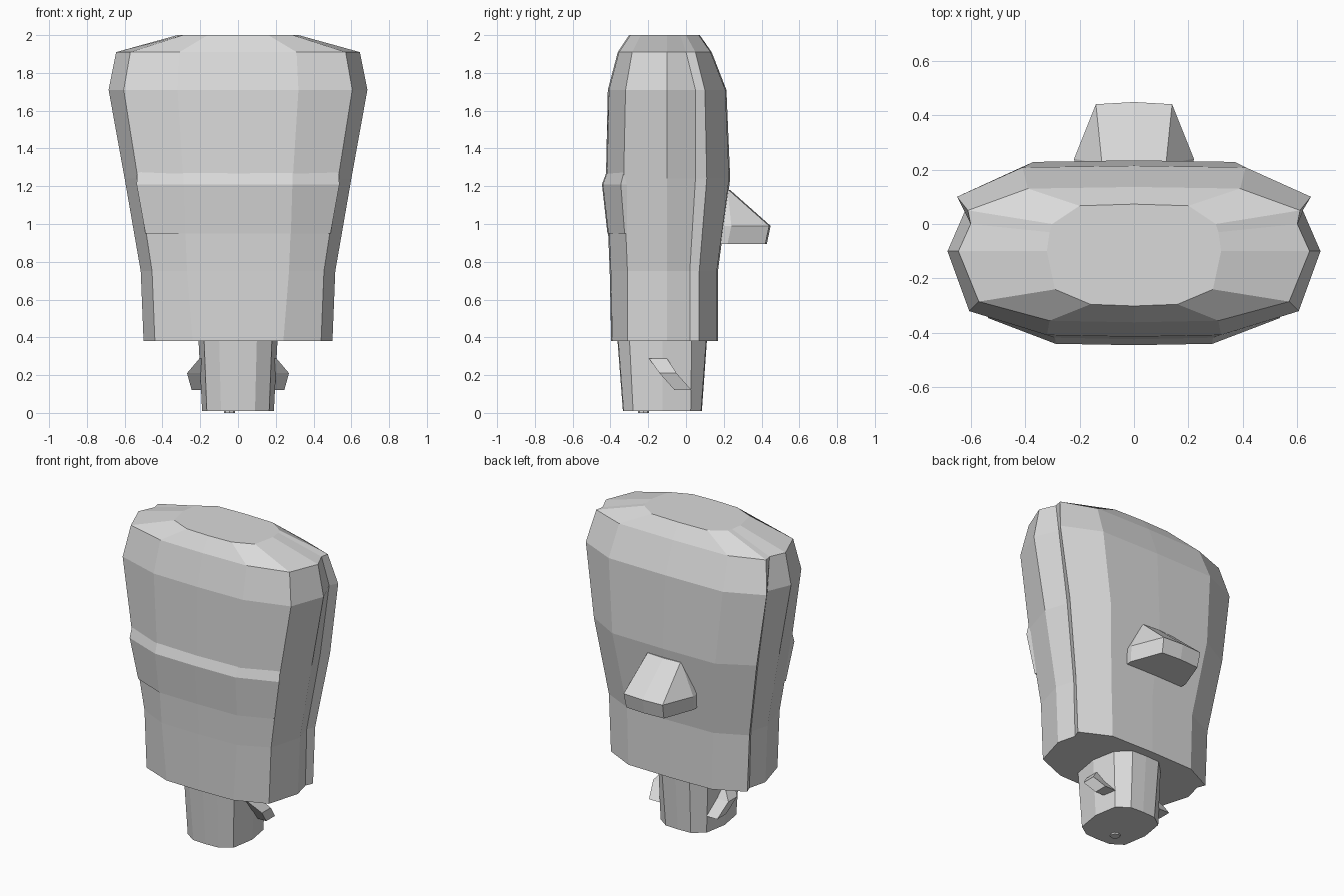
import bpy, bmesh, math

if "Cube" in bpy.data.objects:
    bpy.data.objects.remove(bpy.data.objects["Cube"])

grey = bpy.data.materials.new("light grey")
grey.diffuse_color = (0.7, 0.7, 0.7, 1)
grey.use_nodes = True
grey.node_tree.nodes["Principled BSDF"].inputs["Base Color"].default_value = grey.diffuse_color


def loft(name, rings):
    """Skin a list of closed 3D rings and cap both ends."""
    bm = bmesh.new()
    loops = [[bm.verts.new(p) for p in ring] for ring in rings]
    n = len(loops[0])
    for a, b in zip(loops, loops[1:]):
        for i in range(n):
            j = (i + 1) % n
            bm.faces.new((a[i], a[j], b[j], b[i]))
    bm.faces.new(loops[0][::-1])
    bm.faces.new(loops[-1])
    bmesh.ops.recalc_face_normals(bm, faces=bm.faces)
    mesh = bpy.data.meshes.new(name)
    bm.to_mesh(mesh)
    bm.free()
    mesh.materials.append(grey)
    obj = bpy.data.objects.new(name, mesh)
    bpy.context.collection.objects.link(obj)
    return obj


def ring(z, half, bulge=0.006):
    """Mirror a right-hand half outline (front to back) into a full ring."""
    front = [(0, half[0][1] - bulge)]
    back = [(0, half[-1][1] + bulge)]
    left = [(-x, y) for x, y in reversed(half)]
    return [(x, y, z) for x, y in front + half + back + left]


# Main body: front shell, side crease and slightly overhanging back shell
body = [
    (0.38, [(.24, -.39), (.44, -.31), (.50, -.10), (.47, .02), (.49, .07), (.30, .163)]),
    (0.75, [(.27, -.398), (.455, -.31), (.515, -.10), (.48, .02), (.505, .07), (.31, .163)]),
    (1.24, [(.29, -.418), (.53, -.33), (.60, -.10), (.555, .05), (.585, .11), (.37, .228)]),
    (1.71, [(.32, -.408), (.605, -.32), (.685, -.10), (.62, .05), (.65, .10), (.41, .208)]),
    (1.91, [(.31, -.355), (.57, -.285), (.645, -.10), (.60, .00), (.61, .05), (.39, .13)]),
    (2.00, [(.16, -.295), (.29, -.24), (.32, -.10), (.31, -.03), (.30, .00), (.20, .067)]),
]
loft("body", [ring(z, half) for z, half in body])

# Raised band across the front, tapering flush at its lower edge
band = [
    (0.95, [(.28, -.411), (.490, -.325), (.47, -.22)]),
    (1.21, [(.288, -.440), (.537, -.345), (.51, -.22)]),
    (1.28, [(.29, -.414), (.532, -.328), (.51, -.22)]),
]
loft("front_band", [ring(z, half, 0.005) for z, half in band])

# Wedge-shaped hook on the back
hook = [
    (0.895, [(.20, .08), (.21, .22), (.135, .42)]),
    (0.99, [(.20, .08), (.22, .24), (.14, .44)]),
    (1.18, [(.12, .08), (.12, .22), (.118, .226)]),
]
loft("back_hook", [ring(z, half, 0.008) for z, half in hook])

# Stem below the body
stem = [
    (0.01, [(.09, -.33), (.165, -.28), (.19, -.125), (.165, .025), (.09, .08)]),
    (0.40, [(.10, -.36), (.18, -.30), (.21, -.125), (.18, .03), (.10, .108)]),
]
loft("stem", [ring(z, half, 0.004) for z, half in stem])

# Slanted peg on each side of the stem
for side, label in ((1, "right"), (-1, "left")):
    rings = []
    for z, x, y0, y1 in ((.12, .245, -.06, .03), (.21, .27, -.14, -.05), (.287, .205, -.195, -.10)):
        rings.append([(side * a, b, z) for a, b in ((.15, y0), (x, y0), (x, y1), (.15, y1))])
    loft(label + "_peg", rings)

# Tiny button under the stem
button = []
for z in (0.0, 0.02):
    button.append([(-.045 + .03 * math.cos(k * math.pi / 4),
                    -.225 + .03 * math.sin(k * math.pi / 4), z) for k in range(8)])
loft("base_button", button)
